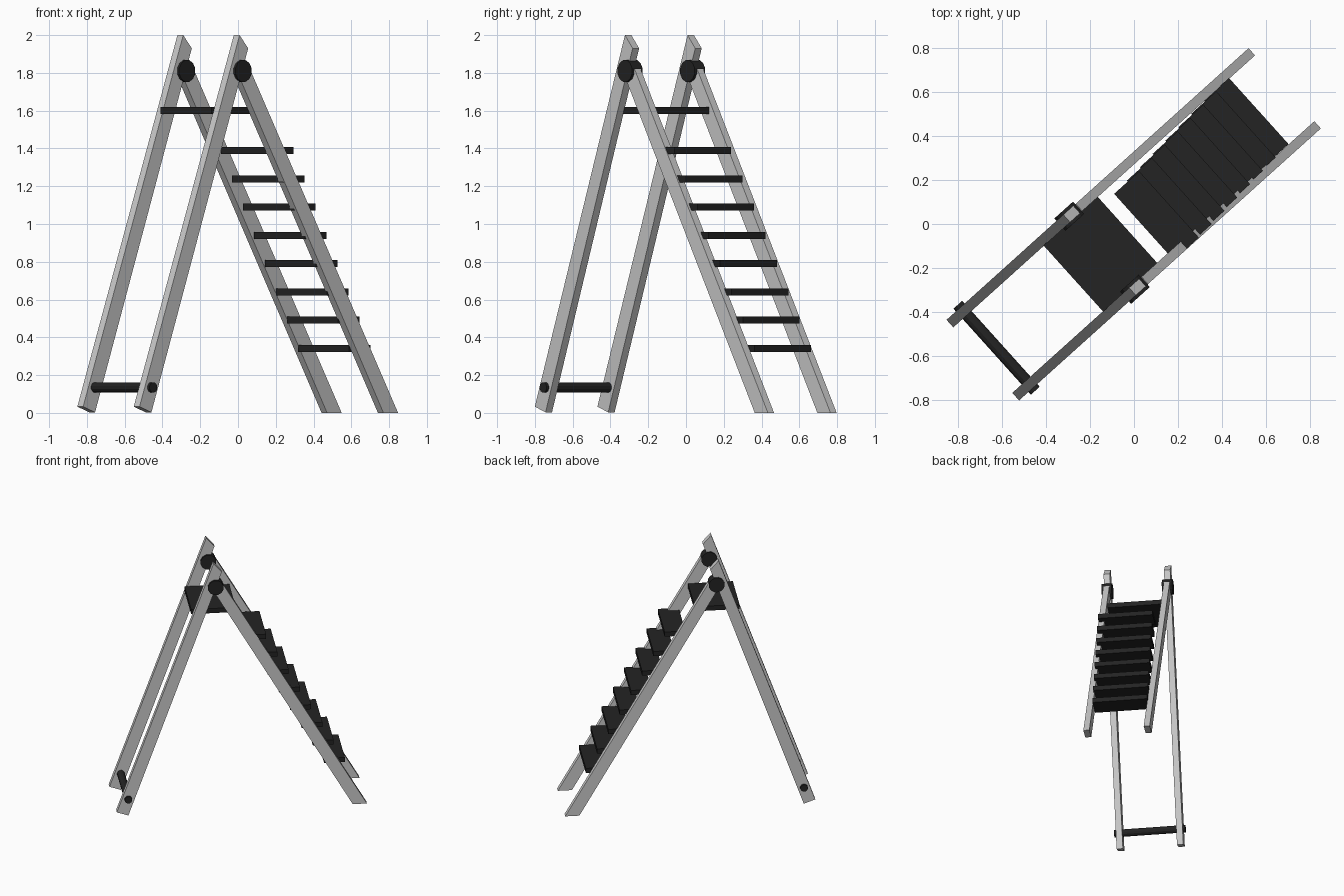
import bpy, bmesh
from math import radians
from mathutils import Matrix

if "Cube" in bpy.data.objects:
    bpy.data.objects.remove(bpy.data.objects["Cube"])

# Built along local x, then turned to the ladder's heading
TURN = Matrix.Rotation(radians(42), 4, 'Z')

dark = bpy.data.materials.new("dark_plastic")
dark.diffuse_color = (0.017, 0.017, 0.017, 1)
dark.use_nodes = True
dark.node_tree.nodes["Principled BSDF"].inputs["Base Color"].default_value = dark.diffuse_color


def finish(name, bm, mat=None):
    bmesh.ops.recalc_face_normals(bm, faces=bm.faces)
    me = bpy.data.meshes.new(name)
    bm.to_mesh(me)
    bm.free()
    if mat:
        me.materials.append(mat)
    ob = bpy.data.objects.new(name, me)
    ob.matrix_world = TURN
    bpy.context.collection.objects.link(ob)
    return ob


def beam(name, profile, y0, y1):
    """Extrude an x-z profile from y0 to y1."""
    bm = bmesh.new()
    f = bm.faces.new([bm.verts.new((x, y0, z)) for x, z in profile])
    ext = bmesh.ops.extrude_face_region(bm, geom=[f])["geom"]
    for v in ext:
        if isinstance(v, bmesh.types.BMVert):
            v.co.y = y1
    return finish(name, bm)


def box(name, x0, x1, y0, y1, z, h):
    bm = bmesh.new()
    m = Matrix.Translation(((x0 + x1) / 2, (y0 + y1) / 2, z)) @ \
        Matrix.Diagonal((x1 - x0, y1 - y0, h, 1))
    bmesh.ops.create_cube(bm, size=1, matrix=m)
    return finish(name, bm, dark)


def rod(name, x, y, z, r, length, sides=12):
    """Cylinder lying along local y."""
    bm = bmesh.new()
    m = Matrix.Translation((x, y, z)) @ Matrix.Rotation(radians(90), 4, 'X') \
        @ Matrix.Rotation(radians(180 / sides), 4, 'Z')
    bmesh.ops.create_cone(bm, cap_ends=True, segments=sides, radius1=r,
                          radius2=r, depth=length, matrix=m)
    return finish(name, bm, dark)


# Leaning leg with bevelled top, and climbing rail cut flat on the floor
LEG = [(-0.923, 0.033), (-0.838, 0.003), (-0.149, 1.93), (-0.21, 2.0)]
RAIL = [(0.816, 0), (0.92, 0), (-0.135, 1.82), (-0.21, 1.777)]

for side, s in (("right", -1), ("left", 1)):
    beam("support_leg_" + side, LEG, s * 0.2, s * 0.246)
    beam("step_rail_" + side, RAIL, s * 0.201, s * 0.245)
    rod("hinge_" + side, -0.195, s * 0.223, 1.81, 0.059, 0.075)

# Cross bar between the support legs
rod("cross_bar", -0.839, 0, 0.135, 0.028, 0.525)

# Top platform
box("platform", -0.37, -0.04, -0.203, 0.203, 1.6, 0.037)

# Steps, from the lowest up, drifting slightly sideways
for i in range(8):
    x = 0.687 - 0.0837 * i
    y = 0.002 - 0.006 * i
    box(f"step_{i + 1}", x - 0.0765, x + 0.0765, y - 0.202, y + 0.202,
        0.341 + 0.1497 * i, 0.037)

# Ground contact
for ob in list(bpy.context.collection.objects):
    if ob.name.startswith("support_leg"):
        for v in ob.data.vertices:
            v.co.z = max(v.co.z, 0)
